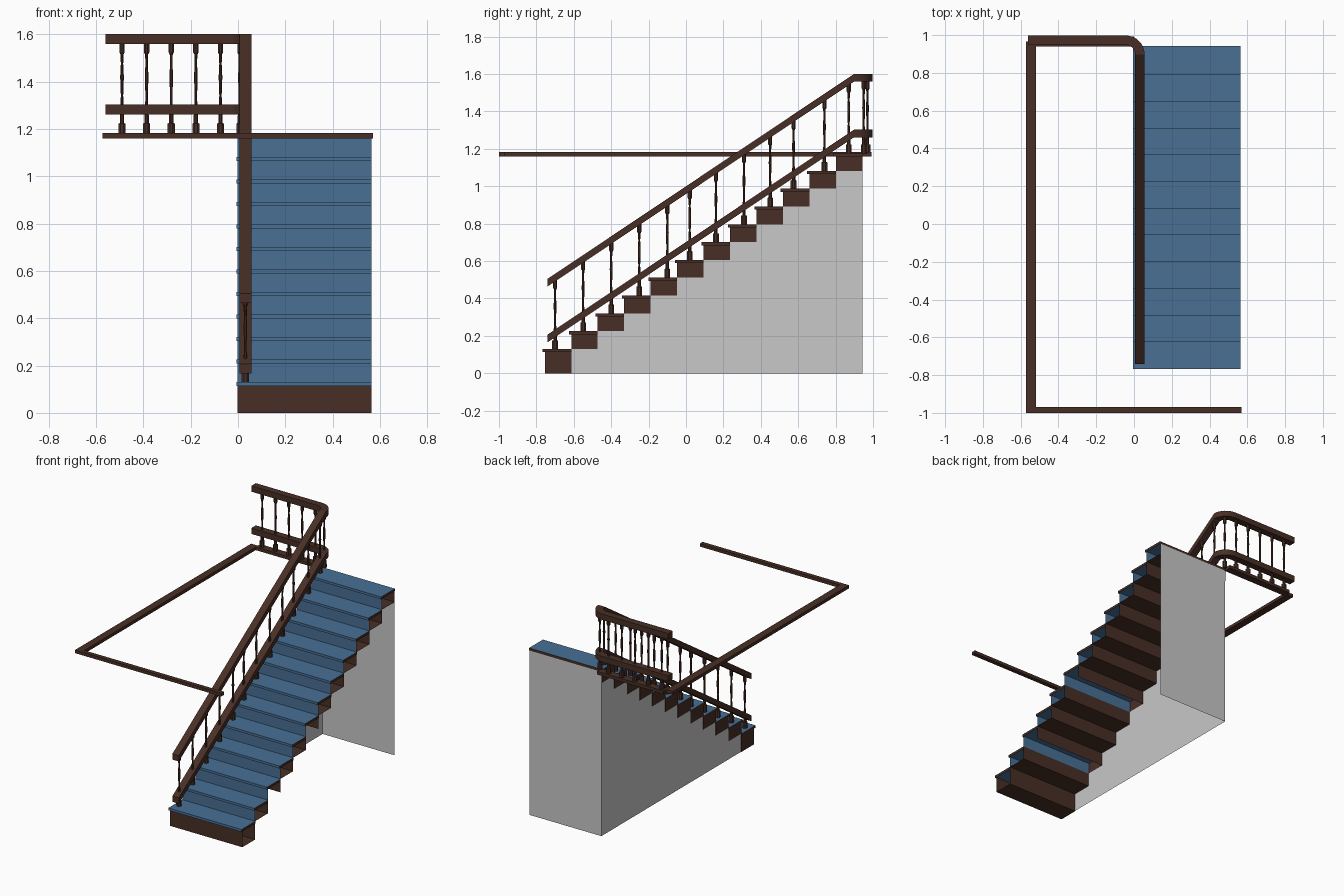
import bpy, bmesh, math
from mathutils import Vector

if "Cube" in bpy.data.objects:
    bpy.data.objects.remove(bpy.data.objects["Cube"])


def material(name, rgb):
    m = bpy.data.materials.new(name)
    m.diffuse_color = (*rgb, 1)
    m.use_nodes = True
    m.node_tree.nodes["Principled BSDF"].inputs["Base Color"].default_value = m.diffuse_color
    return m


WOOD = material("dark_wood", (0.065, 0.028, 0.019))
BLUE = material("blue_carpet", (0.065, 0.16, 0.30))
GREY = material("grey_wall", (0.58, 0.58, 0.58))


def finish(bm, name, mats):
    me = bpy.data.meshes.new(name)
    bm.to_mesh(me)
    bm.free()
    for m in mats:
        me.materials.append(m)
    ob = bpy.data.objects.new(name, me)
    bpy.context.collection.objects.link(ob)
    return ob


def add_box(bm, lo, hi):
    """Axis-aligned box; returns its faces."""
    r = bmesh.ops.create_cube(bm, size=1)
    for v in r["verts"]:
        v.co = Vector([lo[i] + (v.co[i] + 0.5) * (hi[i] - lo[i]) for i in range(3)])
    faces = list({f for v in r["verts"] for f in v.link_faces})
    for f in faces:
        f.normal_update()
    return faces


# Stair layout
N, Y0, RUN = 12, -0.755, 0.1415
X0, X1 = -0.003, 0.563
TREAD = 0.017


def top_z(k):
    return 0.13 + 0.0952 * k


# Steps: carpeted riser boxes, open on the wall side, with overhanging treads
bm = bmesh.new()
for k in range(N):
    ya, yb = Y0 + k * RUN, Y0 + (k + 1) * RUN
    za = top_z(k - 1) if k else 0.0
    zb = top_z(k)
    drop = []
    for f in add_box(bm, (X0, ya, za), (X1, yb, zb - TREAD)):
        f.material_index = 1 if (f.normal.y < -0.5 and k > 0) else 0
        if f.normal.x > 0.5 or f.normal.z > 0.5 or (f.normal.z < -0.5 and k in (2, 5)):
            drop.append(f)
    bmesh.ops.delete(bm, geom=drop, context="FACES_ONLY")
    for f in add_box(bm, (X0 - 0.003, ya - 0.012, zb - TREAD), (X1 + 0.002, yb, zb)):
        f.material_index = 1 if (abs(f.normal.z) > 0.5 or f.normal.y < -0.5) else 0
finish(bm, "steps", [WOOD, BLUE])

# Wall under the stairs: stepped side panel and a back panel
bm = bmesh.new()
yb = Y0 + N * RUN
for k in range(1, N):
    ya = Y0 + k * RUN
    z = top_z(k - 1)
    bm.faces.new([bm.verts.new(p) for p in
                  ((0, ya, 0), (0, ya, z), (0, ya + RUN, z), (0, ya + RUN, 0))])
bmesh.ops.remove_doubles(bm, verts=bm.verts, dist=1e-5)
zt = top_z(N - 1) - TREAD
bm.faces.new([bm.verts.new(p) for p in
              ((X1, yb + 0.001, 0), (0, yb + 0.001, 0), (0, yb + 0.001, zt), (X1, yb + 0.001, zt))])
finish(bm, "under_stair_wall", [GREY])

# Floor edge trim around the stairwell opening
bm = bmesh.new()
ZA, ZB = 1.16, 1.182
add_box(bm, (-0.573, -1.0, ZA), (-0.52, 0.965, ZB))
add_box(bm, (-0.52, -1.0, ZA), (0.57, -0.97, ZB))
add_box(bm, (-0.52, 0.94, ZA), (0.0, 0.993, ZB))
finish(bm, "landing_trim", [WOOD])

# Handrail path: slope, quarter turn, level landing run
RX, RY, RAD = 0.031, 0.973, 0.075
Y_START, Y_FLAT = -0.74, 0.898
SLOPE = (1.6 - 0.505) / (Y_FLAT - Y_START)


def rail_top(y):
    return 1.6 - SLOPE * max(0.0, Y_FLAT - y)


def rail_path():
    pts = [(RX, Y_START, 0), (RX, Y_FLAT, 0)]
    for i in range(1, 9):
        a = math.pi / 2 * i / 8
        pts.append((RX - RAD + RAD * math.cos(a), Y_FLAT + RAD * math.sin(a), 0))
    pts.append((-0.56, RY, 0))
    return [Vector(p) for p in pts]


def make_rail(name, offset, width=0.05, height=0.041):
    bm = bmesh.new()
    pts = rail_path()
    rings = []
    for i, p in enumerate(pts):
        d = (pts[min(i + 1, len(pts) - 1)] - pts[max(i - 1, 0)]).normalized()
        side = Vector((d.y, -d.x, 0)) * width / 2
        z = rail_top(p.y) + offset
        up, dn = Vector((0, 0, z)), Vector((0, 0, z - height))
        rings.append([bm.verts.new(q) for q in
                      (p - side + dn, p + side + dn, p + side + up, p - side + up)])
    for a, b in zip(rings, rings[1:]):
        for j in range(4):
            n = (j + 1) % 4
            bm.faces.new((a[j], a[n], b[n], b[j]))
    bm.faces.new(rings[0])
    bm.faces.new(rings[-1])
    bmesh.ops.recalc_face_normals(bm, faces=bm.faces)
    finish(bm, name, [WOOD])


make_rail("upper_handrail", 0.0)
make_rail("lower_rail", -0.298)

# Turned balusters: (height fraction, radius), eight-sided
PROFILE = [(0.0, 0.0165), (0.12, 0.0165), (0.125, 0.010), (0.2, 0.010), (0.34, 0.0065),
           (0.42, 0.0055), (0.62, 0.0085), (0.76, 0.0055), (0.86, 0.007),
           (0.88, 0.012), (1.0, 0.012)]


def add_baluster(bm, x, y, z0, z1, sides=8):
    rings = []
    for t, r in PROFILE:
        rings.append([bm.verts.new((x + r * math.cos(2 * math.pi * (j + 0.5) / sides),
                                    y + r * math.sin(2 * math.pi * (j + 0.5) / sides),
                                    z0 + t * (z1 - z0))) for j in range(sides)])
    for a, b in zip(rings, rings[1:]):
        for j in range(sides):
            n = (j + 1) % sides
            bm.faces.new((a[j], a[n], b[n], b[j]))
    bm.faces.new(rings[0][::-1])
    bm.faces.new(rings[-1])


bm = bmesh.new()
stair_y = [-0.70, -0.55, -0.40, -0.25, -0.10, 0.02, 0.16, 0.31, 0.45, 0.575, 0.74, 0.87]
for k, y in enumerate(stair_y):
    add_baluster(bm, RX, y, top_z(k), rail_top(y) - 0.03)
finish(bm, "stair_balusters", [WOOD])

bm = bmesh.new()
for i in range(5):
    add_baluster(bm, -0.49 + 0.104 * i, 0.97, 1.175, 1.57)
add_baluster(bm, 0.008, 0.95, 1.175, 1.57)
finish(bm, "landing_balusters", [WOOD])
